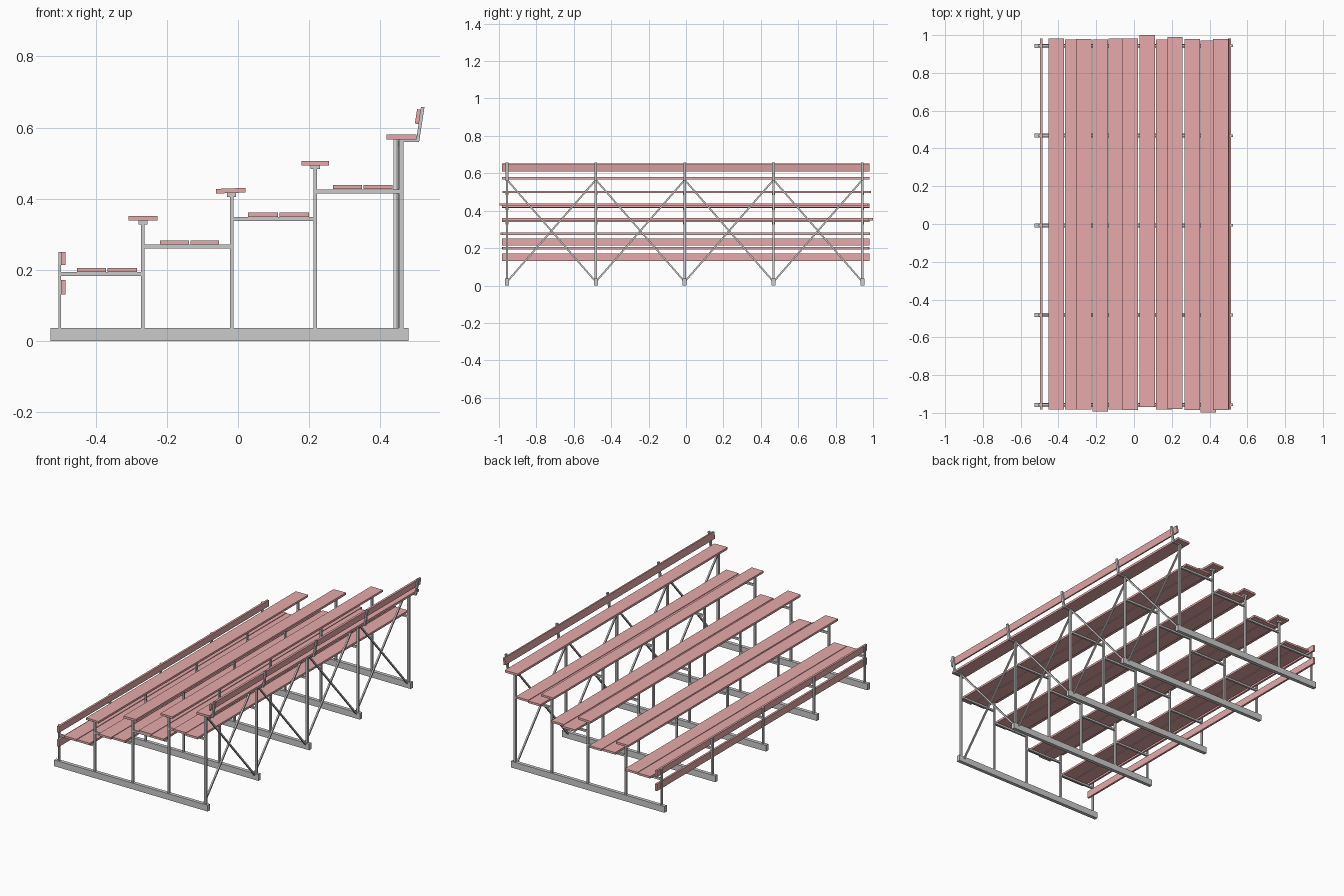
import bpy, bmesh, math
from mathutils import Vector, Matrix

if "Cube" in bpy.data.objects:
    bpy.data.objects.remove(bpy.data.objects["Cube"])

pink = bpy.data.materials.new("painted_plank")
pink.diffuse_color = (0.8, 0.4, 0.4, 1)
pink.use_nodes = True
pink.node_tree.nodes["Principled BSDF"].inputs["Base Color"].default_value = pink.diffuse_color
FRAMES = [-0.957 + 0.475 * i for i in range(5)]


def make(name, bm, mat=None):
    bmesh.ops.recalc_face_normals(bm, faces=bm.faces)
    me = bpy.data.meshes.new(name)
    bm.to_mesh(me)
    bm.free()
    ob = bpy.data.objects.new(name, me)
    bpy.context.collection.objects.link(ob)
    if mat:
        me.materials.append(mat)
    return ob


def add_box(bm, x0, x1, y0, y1, z0, z1, tilt=0):
    c = Vector(((x0 + x1) / 2, (y0 + y1) / 2, (z0 + z1) / 2))
    m = (Matrix.Translation(c) @ Matrix.Rotation(math.radians(tilt), 4, 'Y')
         @ Matrix.Diagonal((x1 - x0, y1 - y0, z1 - z0, 1)))
    bmesh.ops.create_cube(bm, size=1, matrix=m)


def add_bar(bm, a, b, w):
    a, b = Vector(a), Vector(b)
    d = b - a
    m = (Matrix.Translation((a + b) / 2) @ d.to_track_quat('Z', 'X').to_matrix().to_4x4()
         @ Matrix.Diagonal((w, w, d.length, 1)))
    bmesh.ops.create_cube(bm, size=1, matrix=m)


def per_frame(name, x0, x1, w, z0, z1):
    bm = bmesh.new()
    for y in FRAMES:
        add_box(bm, x0, x1, y - w / 2, y + w / 2, z0, z1)
    make(name, bm)


def plank(name, x0, x1, z0, z1, y0=-0.983, y1=0.981, tilt=0):
    bm = bmesh.new()
    add_box(bm, x0, x1, y0, y1, z0, z1, tilt)
    make(name, bm, pink)


# Ground rails
per_frame("ground_rail", -0.527, 0.479, 0.021, 0, 0.037)

# Upright posts: x, top, half width
posts = [(-0.501, 0.25, .004), (-0.267, 0.334, .005), (-0.018, 0.412, .005),
         (0.217, 0.49, .005), (0.459, 0.567, .006)]
for i, (x, top, h) in enumerate(posts):
    per_frame(f"post_{i + 1}", x - h, x + h, 0.013, 0.035, top)

# Caps under the three middle seats
for i, (x, top, h) in enumerate(posts[1:4]):
    per_frame(f"seat_cap_{i + 1}", x - 0.013, x + 0.013, 0.016, top - 0.007, top + 0.005)

# Footboard beams joining neighbouring posts
for i, z in enumerate((0.189, 0.266, 0.343, 0.42)):
    per_frame(f"foot_beam_{i + 1}", posts[i][0], posts[i + 1][0], 0.012, z - 0.0055, z + 0.0055)

# Seat planks: x0, x1, z0, z1, y0, y1, tilt
seats = [(-0.307, -0.226, 0.339, 0.351, -0.983, 0.98, 0),
         (-0.062, 0.021, 0.416, 0.429, -0.985, 0.982, -2),
         (0.178, 0.256, 0.494, 0.506, -0.98, 0.99, 0),
         (0.417, 0.501, 0.567, 0.58, -0.985, 0.98, 0)]
for i, s in enumerate(seats):
    plank(f"seat_{i + 1}", *s)

# Pairs of footboards
feet = [(-0.453, -0.284, 0.194, -0.983, 0.982, -0.982, 0.978),
        (-0.219, -0.053, 0.271, -0.992, 0.976, -0.983, 0.983),
        (0.028, 0.2, 0.349, -0.968, 1.0, -0.983, 0.978),
        (0.267, 0.434, 0.427, -0.985, 0.98, -0.997, 0.972)]
for i, (x0, x1, z, a0, a1, b0, b1) in enumerate(feet):
    m = (x0 + x1) / 2
    plank(f"footboard_{i + 1}_front", x0, m - 0.002, z, z + 0.012, a0, a1)
    plank(f"footboard_{i + 1}_back", m + 0.002, x1, z, z + 0.012, b0, b1)

# Front guard planks
plank("front_guard_upper", -0.497, -0.485, 0.214, 0.251)
plank("front_guard_lower", -0.497, -0.485, 0.131, 0.172)

# Bent back-rest brackets, extruded from an L profile
profile = [(0.452, 0.560), (0.509, 0.560), (0.524, 0.658),
           (0.514, 0.658), (0.501, 0.567), (0.452, 0.567)]
bm = bmesh.new()
for y in FRAMES:
    f = bm.faces.new([bm.verts.new((x, y - 0.007, z)) for x, z in profile])
    ext = bmesh.ops.extrude_face_region(bm, geom=[f])["geom"]
    bmesh.ops.translate(bm, vec=(0, 0.014, 0),
                        verts=[v for v in ext if isinstance(v, bmesh.types.BMVert)])
make("backrest_bracket", bm)
plank("backrest", 0.5, 0.511, 0.61, 0.651, tilt=9)

# Crossed braces along the back
bm = bmesh.new()
for a, b in zip(FRAMES, FRAMES[1:]):
    add_bar(bm, (0.441, a, 0.02), (0.441, b, 0.565), 0.009)
    add_bar(bm, (0.452, b, 0.02), (0.452, a, 0.565), 0.009)
make("cross_brace", bm)
